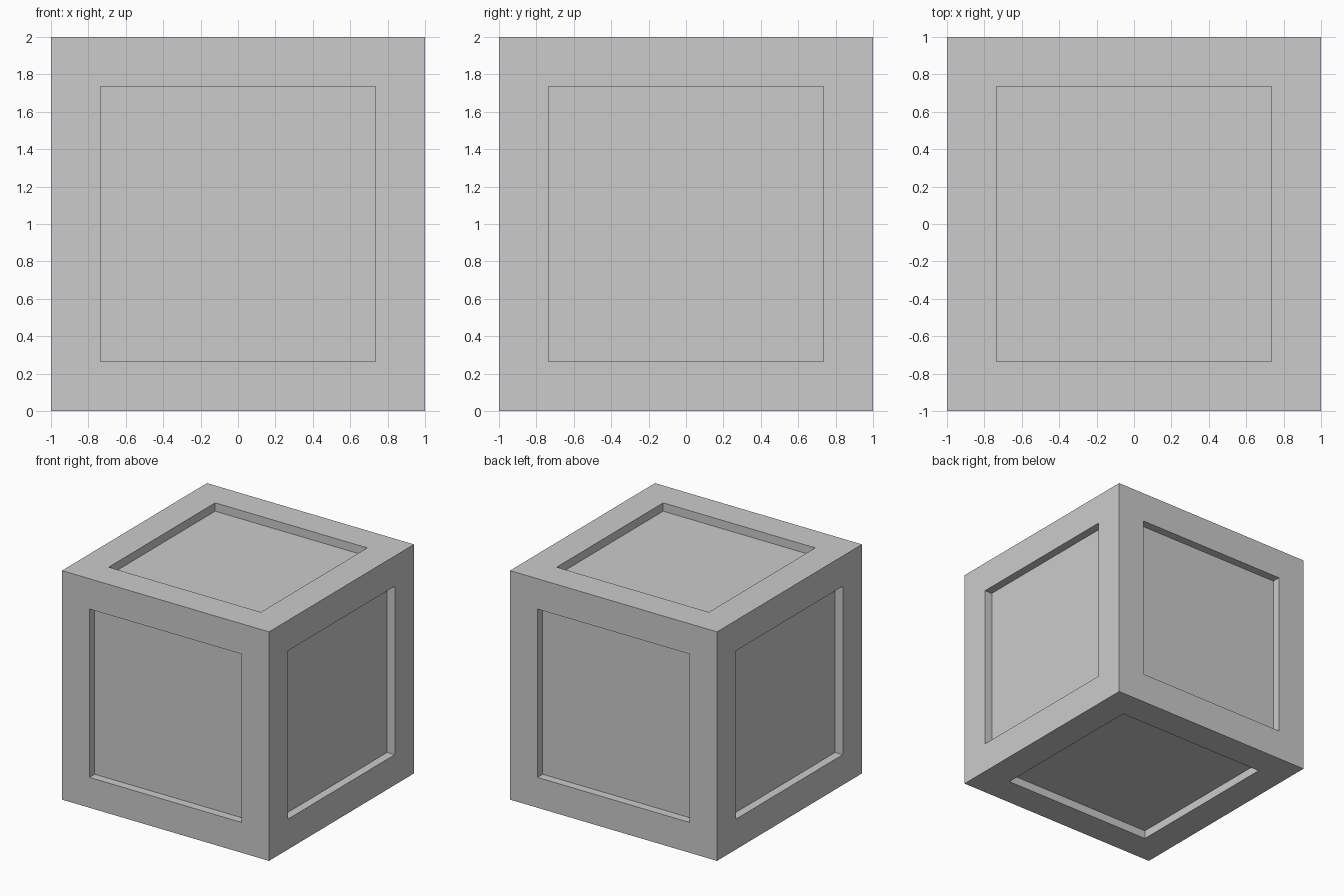
import bpy, bmesh

if "Cube" in bpy.data.objects:
    bpy.data.objects.remove(bpy.data.objects["Cube"])

BORDER = 0.265   # frame width around each panel
DEPTH = 0.073    # how far each panel is sunk

# Crate: cube with a sunken square panel on all six sides
bm = bmesh.new()
bmesh.ops.create_cube(bm, size=2)
bmesh.ops.translate(bm, verts=bm.verts, vec=(0, 0, 1))
bm.normal_update()
panels = list(bm.faces)
bmesh.ops.inset_individual(bm, faces=panels, thickness=BORDER, use_even_offset=True)

# Sink the panels straight inwards
sunk = bmesh.ops.extrude_discrete_faces(bm, faces=panels)["faces"]
for f in sunk:
    f.normal_update()
    bmesh.ops.translate(bm, verts=f.verts, vec=f.normal * -DEPTH)
bm.normal_update()

mesh = bpy.data.meshes.new("crate")
bm.to_mesh(mesh)
bm.free()
crate = bpy.data.objects.new("crate", mesh)
bpy.context.collection.objects.link(crate)
